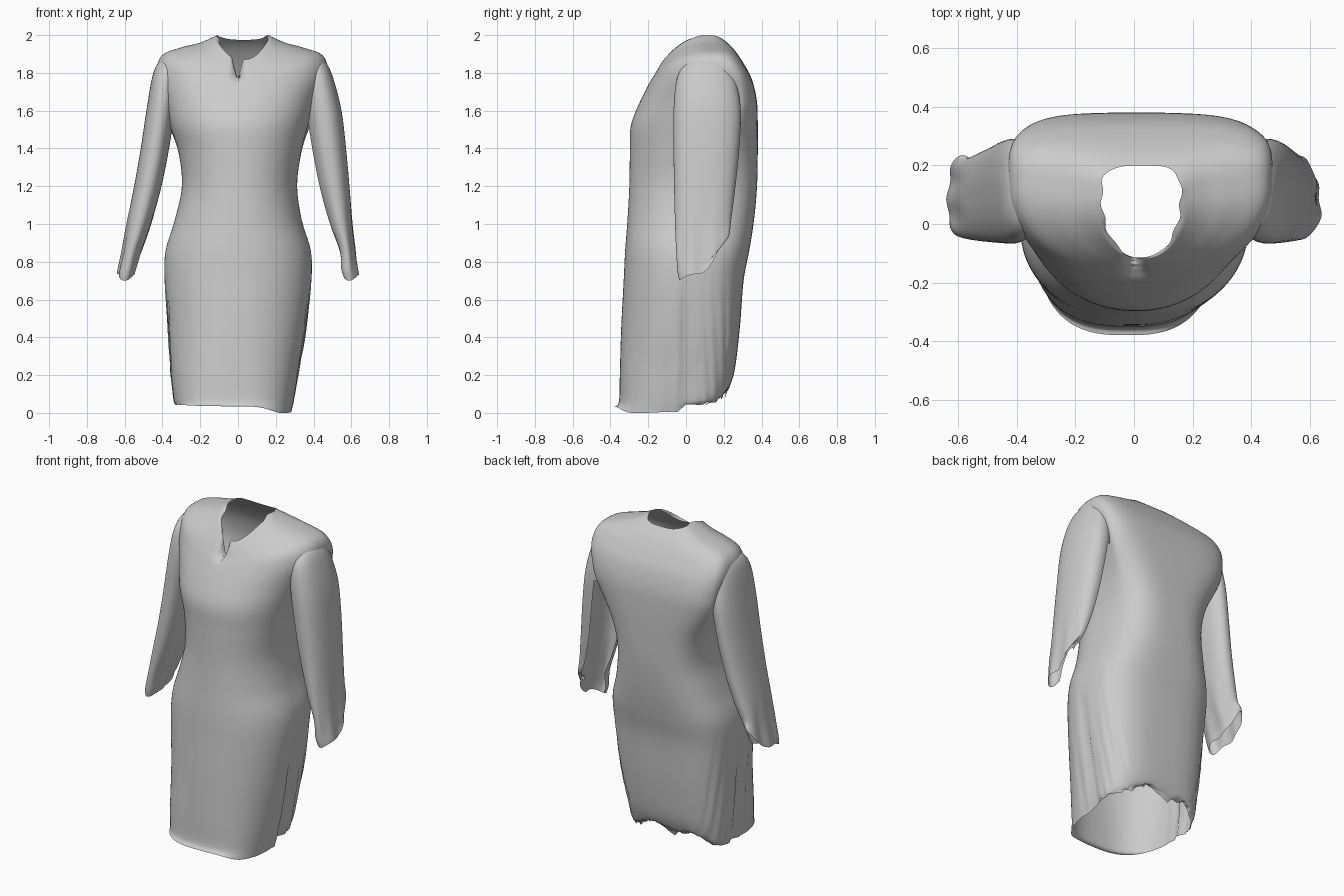
import bpy, bmesh, math, random

if "Cube" in bpy.data.objects:
    bpy.data.objects.remove(bpy.data.objects["Cube"])
random.seed(4)

# Row = (x left, x right, side y, side z, front y, front z, back y, back z)


def smooth_rows(rows, sub):
    """Catmull-Rom interpolation between the given section rows."""
    out = []
    for i in range(len(rows) - 1):
        a, b = rows[max(i - 1, 0)], rows[i]
        c, d = rows[i + 1], rows[min(i + 2, len(rows) - 1)]
        for s in range(sub):
            t = s / sub
            out.append([0.5 * (2 * q + (r - p) * t + (2 * p - 5 * q + 4 * r - u) * t * t
                               + (3 * q - p - 3 * r + u) * t ** 3)
                        for p, q, r, u in zip(a, b, c, d)])
    return out + [list(rows[-1])]


def spow(v, e):
    return math.copysign(abs(v) ** e, v)


def bump(v, centre, width):
    return math.exp(-((v - centre) / width) ** 2)


def loft(name, rows, n, front_p, back_p, sub=5, edit=None, skip=None):
    """Open cloth tube through superellipse sections, rows listed bottom to top."""
    bm = bmesh.new()
    rings = []
    rows = smooth_rows(rows, sub)
    for k, (xl, xr, ys, zs, yf, zf, yb, zb) in enumerate(rows):
        ring = []
        for j in range(n):
            a = 2 * math.pi * j / n
            c, s = math.cos(a), math.sin(a)
            e = 2 / (back_p(zs) if s > 0 else front_p(zs))
            x = (xl + xr) / 2 + (xr - xl) / 2 * spow(c, e)
            y = ys + abs(spow(s, e)) * ((yb if s > 0 else yf) - ys)
            z = zs + s * s * ((zb if s > 0 else zf) - zs)
            co = (x, y, z)
            if edit:
                co = edit(x, y, z, c, s, k, len(rows))
            ring.append(bm.verts.new(co))
        rings.append(ring)
    for k in range(len(rings) - 1):
        for j in range(n):
            if skip and skip(360 * j / n, rows[k][3]):
                continue
            m = (j + 1) % n
            bm.faces.new((rings[k][j], rings[k][m], rings[k + 1][m], rings[k + 1][j]))
    bmesh.ops.delete(bm, geom=[v for v in bm.verts if not v.link_faces], context='VERTS')
    me = bpy.data.meshes.new(name)
    bm.to_mesh(me)
    bm.free()
    ob = bpy.data.objects.new(name, me)
    bpy.context.collection.objects.link(ob)
    for p in me.polygons:
        p.use_smooth = True
    return ob


# Dress body: hem, hips, waist, chest, shoulders, neckline
body = [
    (-.335, .285, .00, .045, -.38, .035, .21, .12),
    (-.345, .300, .00, .075, -.355, .06, .235, .15),
    (-.36, .325, .00, .22, -.35, .22, .26, .24),
    (-.375, .365, .00, .45, -.343, .45, .285, .45),
    (-.39, .39, .00, .70, -.33, .70, .305, .70),
    (-.383, .385, .01, .86, -.322, .86, .335, .86),
    (-.335, .338, .02, 1.02, -.31, 1.02, .36, 1.02),
    (-.297, .313, .03, 1.20, -.30, 1.20, .376, 1.20),
    (-.315, .335, .04, 1.38, -.297, 1.38, .38, 1.38),
    (-.36, .37, .06, 1.52, -.292, 1.52, .38, 1.54),
    (-.40, .42, .10, 1.66, -.247, 1.64, .374, 1.66),
    (-.43, .472, .13, 1.80, -.192, 1.75, .347, 1.77),
    (-.402, .448, .13, 1.893, -.167, 1.79, .305, 1.85),
    (-.30, .34, .12, 1.935, -.147, 1.825, .265, 1.91),
    (-.20, .25, .11, 1.96, -.132, 1.85, .23, 1.95),
    (-.11, .16, .10, 2.0, -.115, 1.872, .20, 1.975),
]


def body_edit(x, y, z, c, s, k, count):
    # rounded neck scoop
    if k == count - 1 and s < 0:
        z -= .12 * s * s * c * c
    # slit at the front of the neckline
    if z > 1.73 and s < -.5:
        tent = max(0, 1 - abs(x) / .033)
        z -= tent * max(0, z - 1.74) * .85
    # broad upper back reaching around the armholes
    if s > 0:
        x *= 1 + (.11 if x > 0 else .07) * bump(z, 1.58, .17) * min(1, s * 2)
    # creased side seams on the skirt
    if z < .8:
        fade = min(1, (.8 - z) / .4)
        groove = bump(y, 0, .03) * .022
        folds = .007 * math.sin(y * 60 + z * 3) if -.1 < y < .22 else 0
        x -= math.copysign(fade * (groove + folds) * min(1, abs(c) * 1.5), c)
    # uneven hem: dips at front right, ragged at the back
    if k < 5:
        f = 1 - k / 5
        if s < 0:
            z -= f * .044 * bump(x, .25, .1)
        else:
            z += f * s * (.025 * math.sin(x * 23) + random.uniform(-.016, .016))
    # slightly wavy neck edge
    if k == count - 1:
        x += .005 * math.sin(y * 70)
    return x, y, max(z, 0)


loft("dress_body", body, 120, lambda z: 2.15 + .6 * bump(z, 0, .3),
     lambda z: 3.1 + 1.4 * bump(z, 1.65, .25), 5, body_edit)

# Sleeves: (z, inner x, outer x left, outer x right, front y, back y)
arm = [
    (.86, .510, .613, .620, -.052, .225),
    (1.00, .460, .590, .606, -.058, .240),
    (1.20, .405, .550, .590, -.063, .262),
    (1.40, .365, .515, .572, -.066, .282),
    (1.60, .335, .485, .548, -.066, .290),
    (1.76, .320, .458, .508, -.050, .265),
    (1.84, .310, .432, .475, -.010, .230),
    (1.88, .310, .390, .435, .060, .170),
]


def sleeve(name, side):
    right = side > 0
    back_end = .17 if right else .23
    # slanted cuff, low at the front
    ends = [(.552, .637, .06, .735, -.035, .70, back_end, .86),
            (.540, .630, .06, .775, -.045, .75, back_end + .005, .89)]
    rows = []
    for z, xi, xl, xr, yf, yb in arm:
        zb = z + .07 * max(0, (1.1 - z) / .24)
        rows.append((xi + (.02 if right else 0), xr if right else xl, .11, z, yf, z, yb, zb))
    rows = ends + rows
    if not right:
        rows = [(-r[1], -r[0]) + r[2:] for r in rows]

    def wrinkle(x, y, z, c, s, k, count):
        # gathered cloth towards the cuff
        f = max(0, min(1, (1.1 - z) / .3))
        return x + f * .005 * math.sin(y * 55), y, z

    # the right sleeve is torn open along its inner back
    gap = (lambda deg, z: 100 < deg < 200 and z < 1.55) if right else None
    loft(name, rows, 56, lambda z: 2.3, lambda z: 2.2, 5, wrinkle, gap)


sleeve("left_sleeve", -1)
sleeve("right_sleeve", 1)
